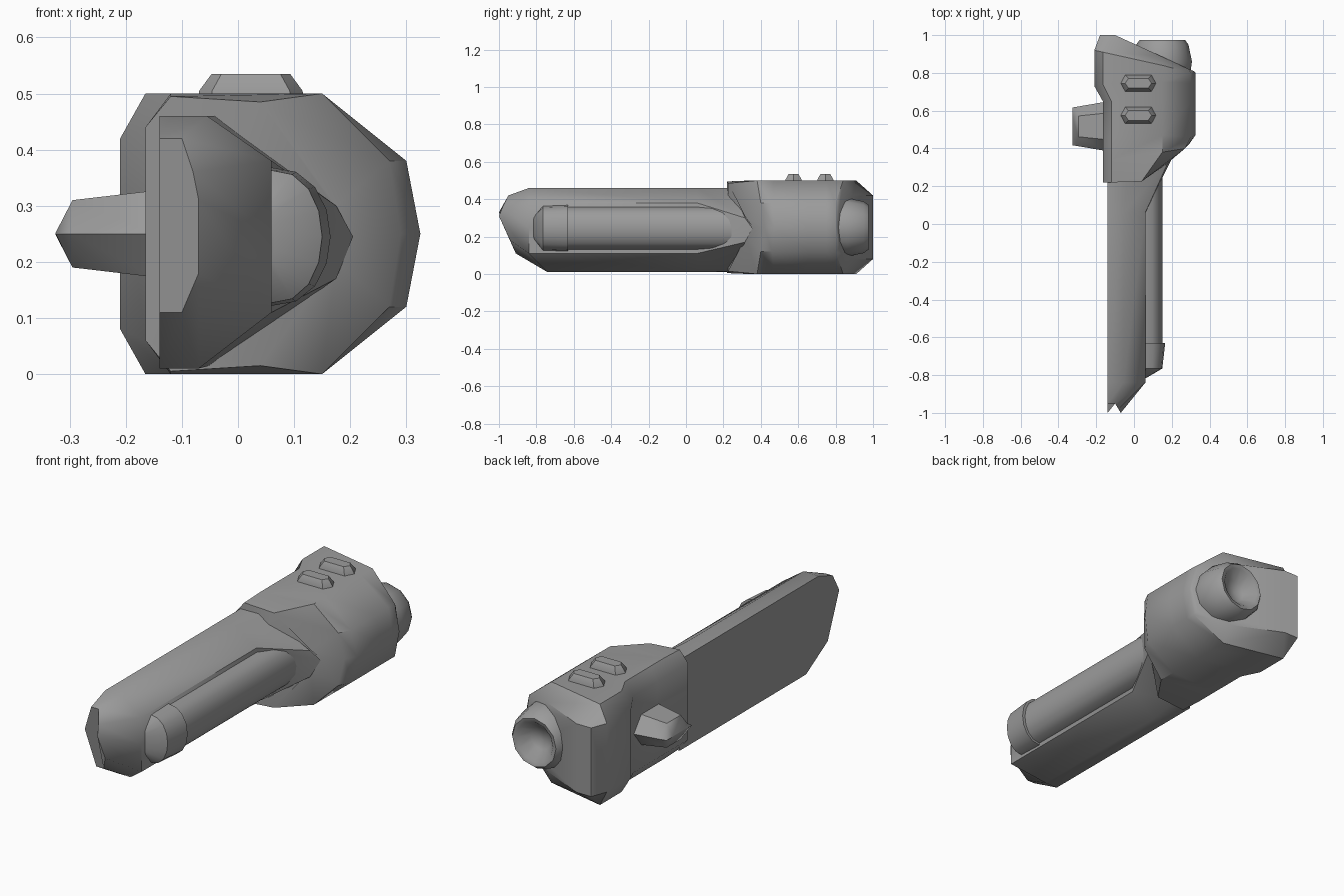
import bpy, bmesh, math

cube = bpy.data.objects.get("Cube")
if cube:
    bpy.data.objects.remove(cube, do_unlink=True)

metal = bpy.data.materials.new("plain_grey")
metal.use_nodes = True
GREY = (0.33, 0.33, 0.33, 1)
metal.diffuse_color = GREY
metal.node_tree.nodes["Principled BSDF"].inputs["Base Color"].default_value = GREY


def loft(name, rings, angle=42):
    """Skin a list of equal-length point rings and close both ends."""
    bm = bmesh.new()
    loops = [[bm.verts.new(p) for p in ring] for ring in rings]
    n = len(loops[0])
    for a, b in zip(loops, loops[1:]):
        for i in range(n):
            j = (i + 1) % n
            bm.faces.new((a[i], a[j], b[j], b[i]))
    for cap in (loops[0], loops[-1]):
        bm.faces.new(cap)
    bmesh.ops.remove_doubles(bm, verts=bm.verts, dist=0.0005)
    bmesh.ops.recalc_face_normals(bm, faces=bm.faces)
    mesh = bpy.data.meshes.new(name)
    bm.to_mesh(mesh)
    bm.free()
    obj = bpy.data.objects.new(name, mesh)
    bpy.context.collection.objects.link(obj)
    mesh.materials.append(metal)
    bpy.ops.object.select_all(action="DESELECT")
    obj.select_set(True)
    bpy.context.view_layer.objects.active = obj
    bpy.ops.object.shade_smooth_by_angle(angle=math.radians(angle))
    return obj


def mirrored(half, middle=0.25):
    """Complete an upper half ring (left to right) with its lower mirror."""
    return half + [(x, y, 2 * middle - z) for x, y, z in reversed(half[:-1])]


# Rear housing: slanted mouth, wide middle, flared left rear, slanted back
loft("rear_housing", [mirrored(h) for h in (
    [(-.165, .22, .44), (-.12, .22, .495), (.04, .225, .485), (.175, .32, .30), (.205, .36, .25)],
    [(-.165, .34, .44), (-.12, .34, .50), (.15, .38, .50), (.27, .40, .38), (.29, .42, .25)],
    [(-.165, .46, .44), (-.12, .46, .50), (.15, .47, .50), (.30, .46, .38), (.325, .47, .25)],
    [(-.165, .65, .44), (-.12, .65, .50), (.15, .65, .50), (.30, .65, .38), (.325, .65, .25)],
    [(-.21, .73, .42), (-.165, .74, .50), (.15, .75, .50), (.30, .75, .38), (.325, .75, .25)],
    [(-.21, .92, .42), (-.165, .91, .50), (.15, .84, .50), (.30, .80, .38), (.325, .80, .25)],
    [(-.18, 1.0, .42), (-.10, 1.0, .42), (.14, .89, .42), (.29, .82, .36), (.315, .81, .25)],
)])


# Long barrel slab: flat left side, chamfered right side, flaring at the collar
def slab(y):
    return [(-.14, y, .46), (-.055, y, .46), (.06, y, .38), (.06, y, .245),
            (.06, y, .11), (-.07, y, .01), (-.14, y, .01), (-.14, y, .30)]


shoulder = slab(-.84)
shoulder[5:7] = [(-.07, -.74, .01), (-.14, -.74, .01)]
loft("barrel", [
    [(-.14, -.95, .42), (-.10, -.95, .42), (-.08, -.98, .36), (-.07, -1, .31),
     (-.07, -.94, .18), (-.10, -.91, .11), (-.14, -.91, .11), (-.14, -1, .33)],
    shoulder, slab(.06),
    [(-.14, .25, .46), (-.04, .25, .46), (.175, .315, .30), (.205, .355, .245),
     (.175, .315, .17), (-.05, .25, .015), (-.14, .25, .01), (-.14, .25, .30)],
])


# Rounded side tube and its thicker front cap
def half_round(y, reach, height):
    steps = [math.pi * i / 8 for i in range(9)]
    return [(.05 + reach * math.sin(t) ** .8, y, .245 + height * math.cos(t)) for t in steps]


loft("side_tube", [half_round(-.70, .10, .115), half_round(.28, .10, .115)])
loft("tube_cap", [half_round(-.815, .015, .06), half_round(-.765, .10, .12),
                  half_round(-.63, .115, .125)])


# Dished rear knob
def circle(y, r, n=12):
    return [(.15 + r * math.cos(math.tau * i / n), y, .25 + r * math.sin(math.tau * i / n))
            for i in range(n)]


loft("rear_knob", [circle(y, r) for y, r in
                   ((.72, .135), (.80, .148), (.86, .157), (.95, .138), (.975, .12),
                    (.97, .10), (.92, .055), (.91, .01))])


# Hexagonal side stud ending in a ridge
def stud_ring(x, length, shoulder_y, height):
    c = .517
    return [(x, c - length, .25), (x, c - shoulder_y, .25 + height), (x, c + shoulder_y, .25 + height),
            (x, c + length, .25), (x, c + shoulder_y, .25 - height), (x, c - shoulder_y, .25 - height)]


loft("side_stud", [stud_ring(-.15, .13, .07, .077), stud_ring(-.295, .105, .055, .06),
                   stud_ring(-.325, .10, .05, .002)])


# Two raised buttons on the top
def button_ring(cy, z, length, width):
    c = .023
    return [(c - length, cy, z), (c - length * .75, cy + width, z), (c + length * .75, cy + width, z),
            (c + length, cy, z), (c + length * .75, cy - width, z), (c - length * .75, cy - width, z)]


for label, cy in (("front", .575), ("rear", .745)):
    loft(label + "_button", [button_ring(cy, .49, .095, .044), button_ring(cy, .505, .092, .043),
                             button_ring(cy, .535, .07, .026)])
